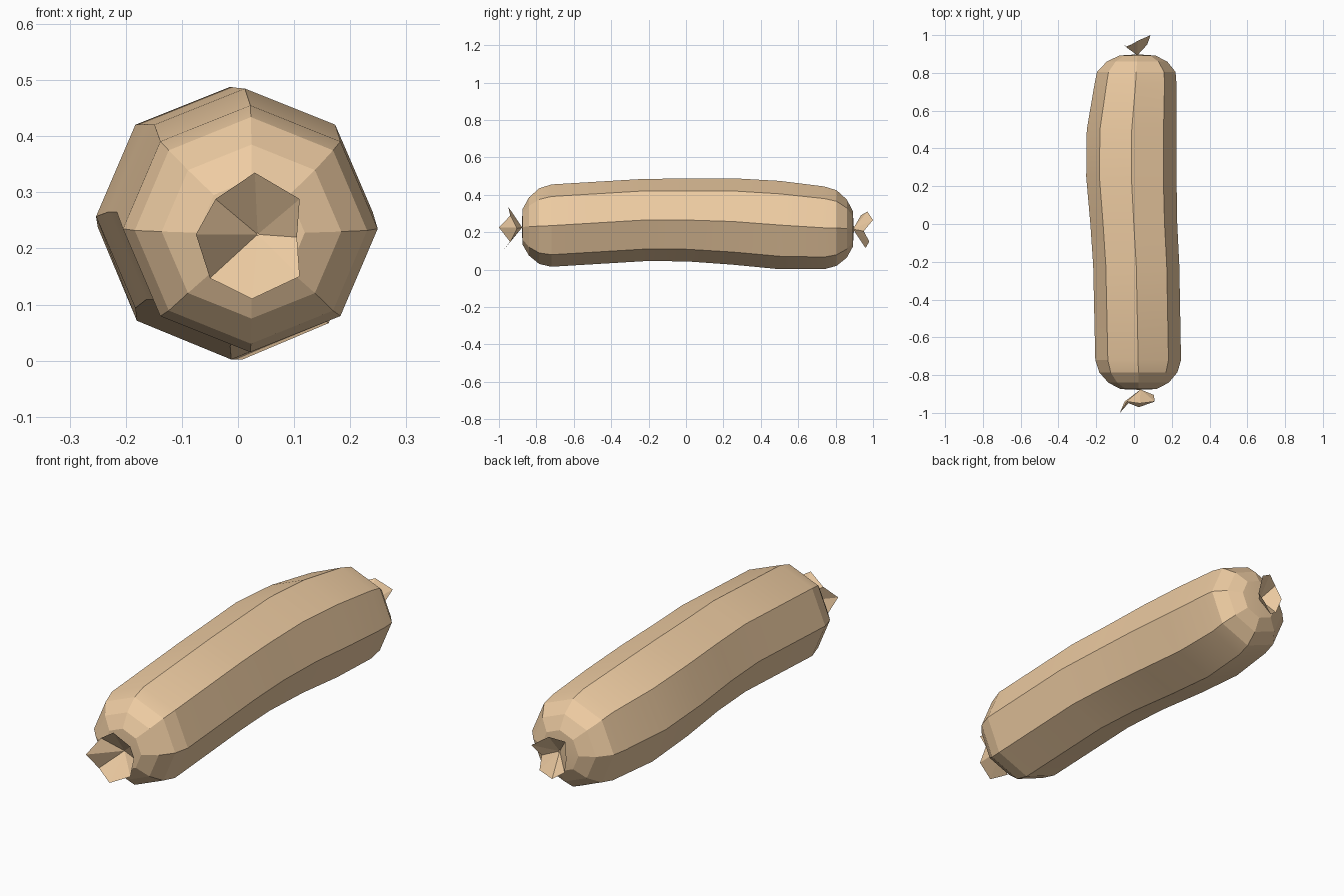
import bpy, bmesh
from math import cos, sin, pi, radians

if "Cube" in bpy.data.objects:
    bpy.data.objects.remove(bpy.data.objects["Cube"])

casing = bpy.data.materials.new("casing")
casing.diffuse_color = (0.85, 0.60, 0.36, 1)
casing.use_nodes = True
casing.node_tree.nodes["Principled BSDF"].inputs["Base Color"].default_value = casing.diffuse_color
SIDES = 8


def finish(name, bm):
    bmesh.ops.recalc_face_normals(bm, faces=bm.faces)
    mesh = bpy.data.meshes.new(name)
    bm.to_mesh(mesh)
    bm.free()
    mesh.materials.append(casing)
    ob = bpy.data.objects.new(name, mesh)
    bpy.context.collection.objects.link(ob)
    return ob


def sausage(name, tip_a, stations, tip_b):
    """Octagonal rings lofted along y, closed with a fan at each tip."""
    bm = bmesh.new()
    rings = []
    for y, cx, cz, rx, rz in stations:
        rings.append([bm.verts.new((cx + rx * cos(2 * pi * i / SIDES), y,
                                    cz + rz * sin(2 * pi * i / SIDES)))
                      for i in range(SIDES)])
    for a, b in zip(rings, rings[1:]):
        for i in range(SIDES):
            j = (i + 1) % SIDES
            bm.faces.new((a[i], a[j], b[j], b[i]))
    for tip, ring in ((tip_a, rings[0]), (tip_b, rings[-1])):
        t = bm.verts.new(tip)
        for i in range(SIDES):
            bm.faces.new((t, ring[i], ring[(i + 1) % SIDES]))
    return finish(name, bm)


def flare(name, apex, rim):
    """Crumpled open cone of casing behind the knot."""
    bm = bmesh.new()
    t = bm.verts.new(apex)
    vs = [bm.verts.new(p) for p in rim]
    for i in range(len(vs)):
        bm.faces.new((t, vs[i], vs[(i + 1) % len(vs)]))
    return finish(name, bm)


# Bent body: y, centre x, centre z, radius x, radius z
stations = [
    (-0.874, 0.024, 0.228, 0.095, 0.095),
    (-0.840, 0.024, 0.230, 0.160, 0.155),
    (-0.785, 0.023, 0.232, 0.207, 0.202),
    (-0.720, 0.022, 0.235, 0.227, 0.220),
    (-0.220, 0.012, 0.265, 0.228, 0.220),
    (0.000, -0.001, 0.265, 0.230, 0.221),
    (0.250, -0.014, 0.257, 0.239, 0.231),
    (0.500, -0.012, 0.238, 0.238, 0.236),
    (0.740, 0.008, 0.223, 0.217, 0.221),
    (0.805, 0.012, 0.222, 0.208, 0.202),
    (0.860, 0.016, 0.219, 0.160, 0.155),
    (0.892, 0.018, 0.217, 0.095, 0.095),
]
body = sausage("sausage_body", (0.024, -0.878, 0.226), stations, (0.018, 0.898, 0.216))
bpy.context.view_layer.objects.active = body
body.select_set(True)
bpy.ops.object.shade_smooth_by_angle(angle=radians(14))

# Twisted casing ends
flare("front_casing_end", (0.035, -0.876, 0.225), [
    (0.03, -0.95, 0.335), (0.11, -0.94, 0.288), (0.105, -0.905, 0.22),
    (0.11, -0.94, 0.15), (0.025, -0.97, 0.11), (-0.05, -0.94, 0.147),
    (-0.075, -1.0, 0.225), (-0.04, -0.94, 0.288)])
flare("back_casing_end", (0.018, 0.893, 0.216), [
    (0.02, 0.97, 0.31), (0.088, 1.0, 0.265), (0.07, 0.95, 0.205),
    (0.06, 0.98, 0.15), (0.01, 0.96, 0.115), (-0.04, 0.94, 0.15),
    (-0.06, 0.955, 0.22), (-0.04, 0.935, 0.29)])
